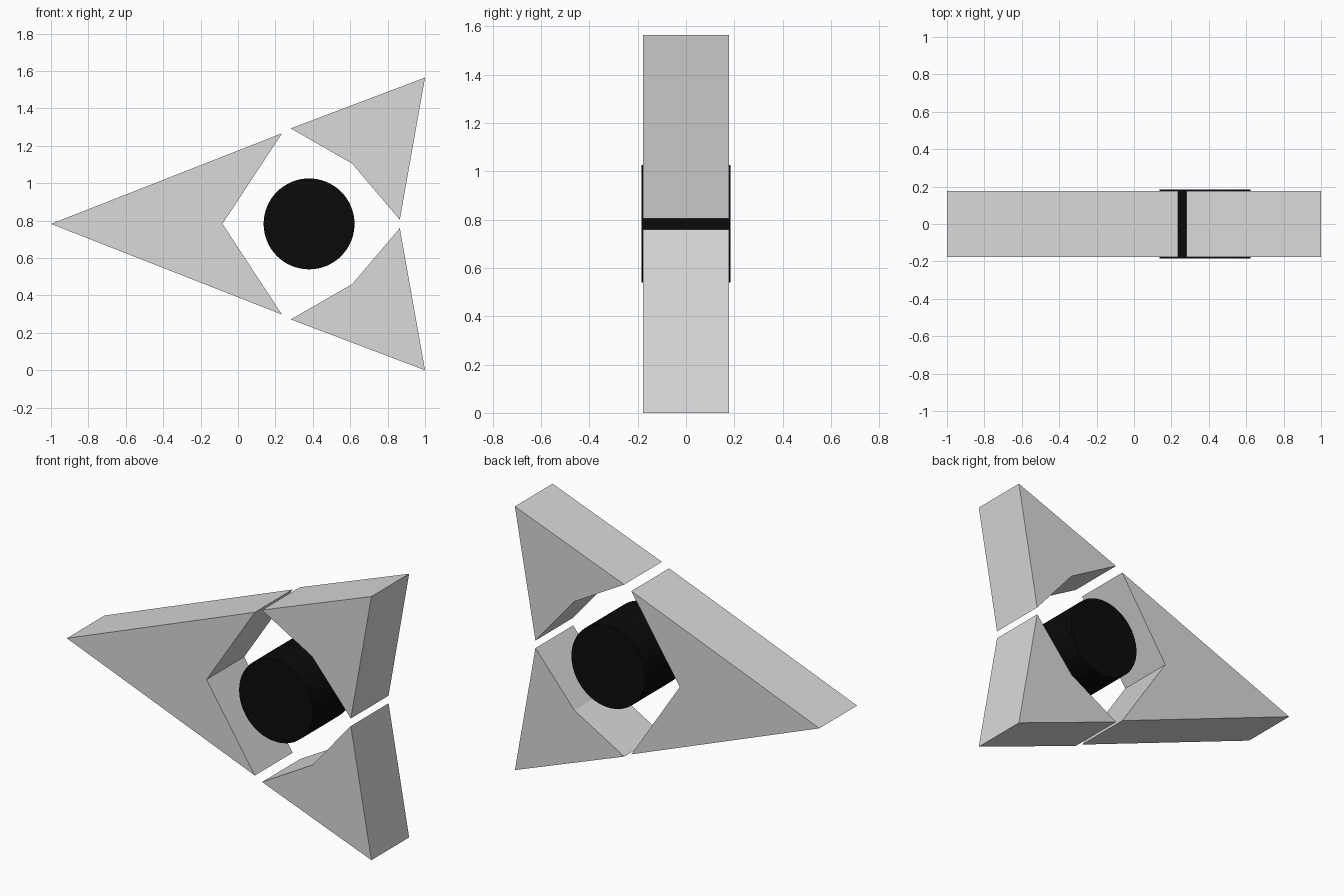
import bpy, bmesh, math

if "Cube" in bpy.data.objects:
    bpy.data.objects.remove(bpy.data.objects["Cube"])

MID_Z = 0.7825     # height of the symmetry line
HALF = 0.177       # half depth of the grey pieces


def material(name, value):
    m = bpy.data.materials.new(name)
    m.diffuse_color = (value, value, value, 1)
    m.use_nodes = True
    m.node_tree.nodes["Principled BSDF"].inputs["Base Color"].default_value = m.diffuse_color
    return m


grey = material("light_grey", 0.70)
black = material("black", 0.003)


def prism(name, outline, mat):
    """Extrude an x/z outline through the depth."""
    bm = bmesh.new()
    face = bm.faces.new([bm.verts.new((x, -HALF, z)) for x, z in outline])
    ext = bmesh.ops.extrude_face_region(bm, geom=[face])
    moved = [v for v in ext["geom"] if isinstance(v, bmesh.types.BMVert)]
    bmesh.ops.translate(bm, vec=(0, 2 * HALF, 0), verts=moved)
    bmesh.ops.recalc_face_normals(bm, faces=bm.faces)
    mesh = bpy.data.meshes.new(name)
    bm.to_mesh(mesh)
    bm.free()
    mesh.materials.append(mat)
    obj = bpy.data.objects.new(name, mesh)
    bpy.context.collection.objects.link(obj)
    return obj


# Large notched arrow piece on the left
prism("left_piece", [(-1, MID_Z), (0.235, 0.298), (-0.083, MID_Z),
                     (0.235, 2 * MID_Z - 0.298)], grey)

# Two corner pieces, mirrored about the middle height
corner = [(0.282, 0.272), (1, 0), (0.865, 0.76), (0.61, 0.46)]
prism("lower_corner_piece", corner, grey)
prism("upper_corner_piece", [(x, 2 * MID_Z - z) for x, z in corner], grey)

# Round black core, slightly proud of the front and back
bpy.ops.mesh.primitive_cylinder_add(vertices=64, radius=0.243, depth=0.37,
                                    location=(0.38, 0, MID_Z),
                                    rotation=(math.pi / 2, 0, 0))
core = bpy.context.object
core.name = "round_core"
core.data.materials.append(black)
bpy.ops.object.shade_smooth_by_angle(angle=math.radians(30))
